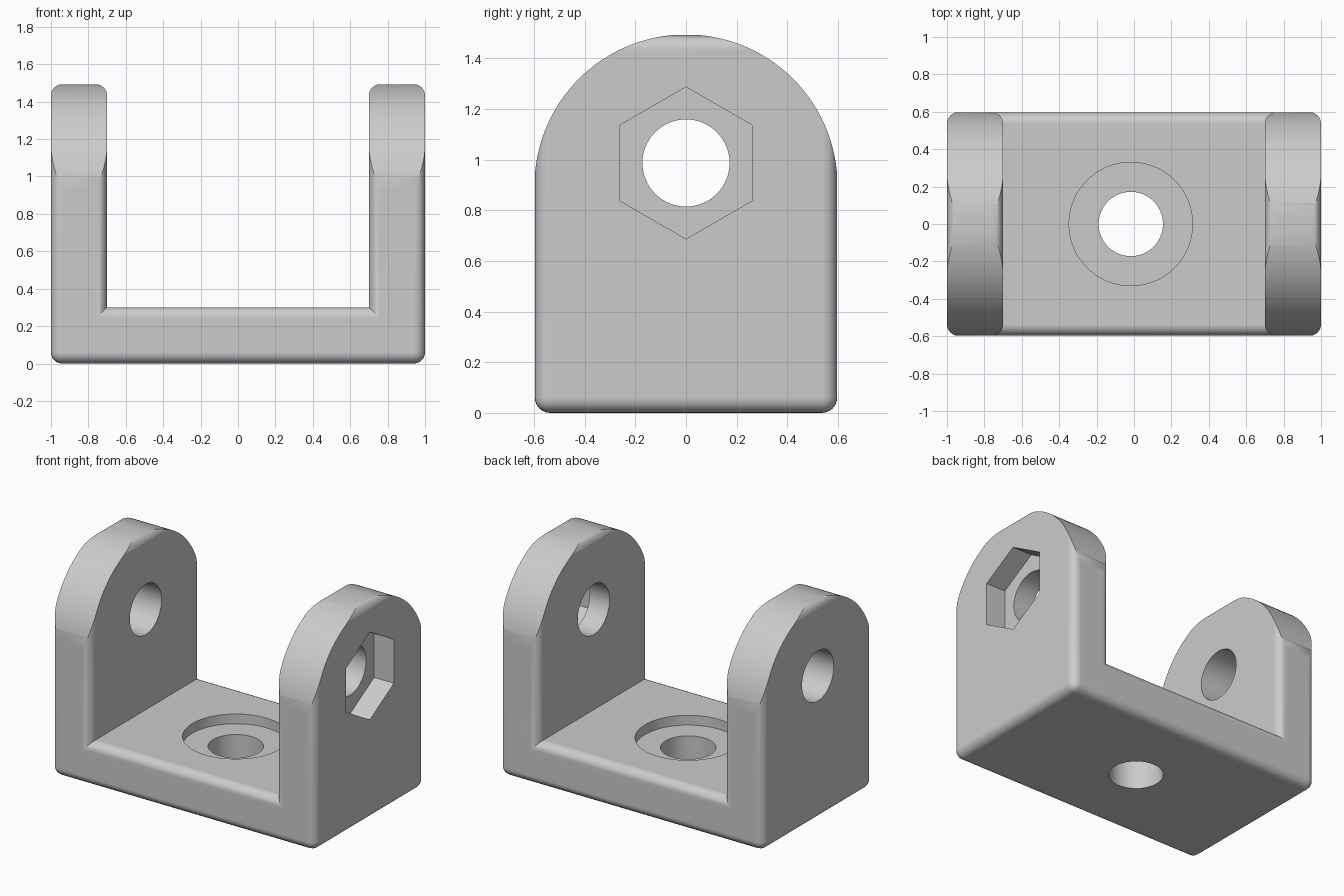
import bpy
import bmesh
from math import cos, sin, pi
from mathutils import Vector

if "Cube" in bpy.data.objects:
    bpy.data.objects.remove(bpy.data.objects["Cube"], do_unlink=True)

HALF_DEPTH = 0.597
HEIGHT = 1.493
WALL = 0.3
ROUND = 0.06
AXLE_Z = 0.987
BOLT_X = -0.017

metal = bpy.data.materials.new("plain grey")
metal.use_nodes = True
GREY = (0.6, 0.6, 0.6, 1)
metal.diffuse_color = GREY
metal.node_tree.nodes["Principled BSDF"].inputs["Base Color"].default_value = GREY


def arc(cu, cv, radius, steps, start=0.0, sweep=2 * pi):
    """Points on an arc in a 2D plane; a full circle skips its end point."""
    last = steps if sweep >= 2 * pi else steps + 1
    return [(cu + radius * cos(start + sweep * i / steps),
             cv + radius * sin(start + sweep * i / steps)) for i in range(last)]


def prism(name, points, direction):
    """Closed prism: 3D outline pushed along a direction."""
    bm = bmesh.new()
    face = bm.faces.new([bm.verts.new(p) for p in points])
    moved = bmesh.ops.extrude_face_region(bm, geom=[face])["geom"]
    bmesh.ops.translate(bm, vec=Vector(direction),
                        verts=[g for g in moved if isinstance(g, bmesh.types.BMVert)])
    bmesh.ops.recalc_face_normals(bm, faces=bm.faces)
    mesh = bpy.data.meshes.new(name)
    bm.to_mesh(mesh)
    bm.free()
    obj = bpy.data.objects.new(name, mesh)
    bpy.context.collection.objects.link(obj)
    mesh.materials.append(metal)
    return obj


def along_x(name, outline, x0, x1):
    return prism(name, [(x0, y, z) for y, z in outline], (x1 - x0, 0, 0))


def along_z(name, outline, z0, z1):
    return prism(name, [(x, y, z0) for x, y in outline], (0, 0, z1 - z0))


def carve(target, cutter, operation="DIFFERENCE"):
    mod = target.modifiers.new("carve", "BOOLEAN")
    mod.operation = operation
    mod.solver = "EXACT"
    mod.object = cutter
    bpy.context.view_layer.objects.active = target
    bpy.ops.object.modifier_apply(modifier=mod.name)
    bpy.data.objects.remove(cutter, do_unlink=True)


# U-shaped body, rounded on every outward edge
inner = 1 - WALL
right_half = [(1, 0), (1, HEIGHT), (inner, HEIGHT), (inner, WALL)]
u_shape = right_half + [(-x, z) for x, z in reversed(right_half)]
bracket = prism("clevis_bracket", [(x, -HALF_DEPTH, z) for x, z in u_shape],
                (0, 2 * HALF_DEPTH, 0))
bm = bmesh.new()
bm.from_mesh(bracket.data)
outward = [e for e in bm.edges if e.calc_face_angle_signed() > 0]
bmesh.ops.bevel(bm, geom=outward, offset=ROUND, segments=6, profile=0.5,
                affect="EDGES", clamp_overlap=True)
bm.to_mesh(bracket.data)
bm.free()

# Arched tops of both arms
radius = HALF_DEPTH + 0.0015
arch = arc(0, HEIGHT - HALF_DEPTH, radius, 96, 0, pi)
arch += [(-radius, -1), (radius, -1)]
carve(bracket, along_x("arch_envelope", arch, -1.5, 1.5), "INTERSECT")

# Axle hole through both arms, with a hex nut pocket outside the left arm
carve(bracket, along_x("axle_hole", arc(0, AXLE_Z, 0.172, 64), -1.5, 1.5))
carve(bracket, along_x("nut_pocket", arc(0, AXLE_Z, 0.3, 6, pi / 2), 0.85, 1.5))

# Bolt hole and shallow counterbore in the base
carve(bracket, along_z("bolt_hole", arc(BOLT_X, 0, 0.172, 64), -0.5, 0.6))
carve(bracket, along_z("counterbore", arc(BOLT_X, 0, 0.33, 96), WALL - 0.067, 0.6))

# Smooth rounds, crisp edges
bpy.ops.object.select_all(action="DESELECT")
bracket.select_set(True)
bpy.context.view_layer.objects.active = bracket
bpy.ops.object.shade_smooth_by_angle(angle=pi / 6)
weighted = bracket.modifiers.new("flat_face_normals", "WEIGHTED_NORMAL")
weighted.keep_sharp = True
